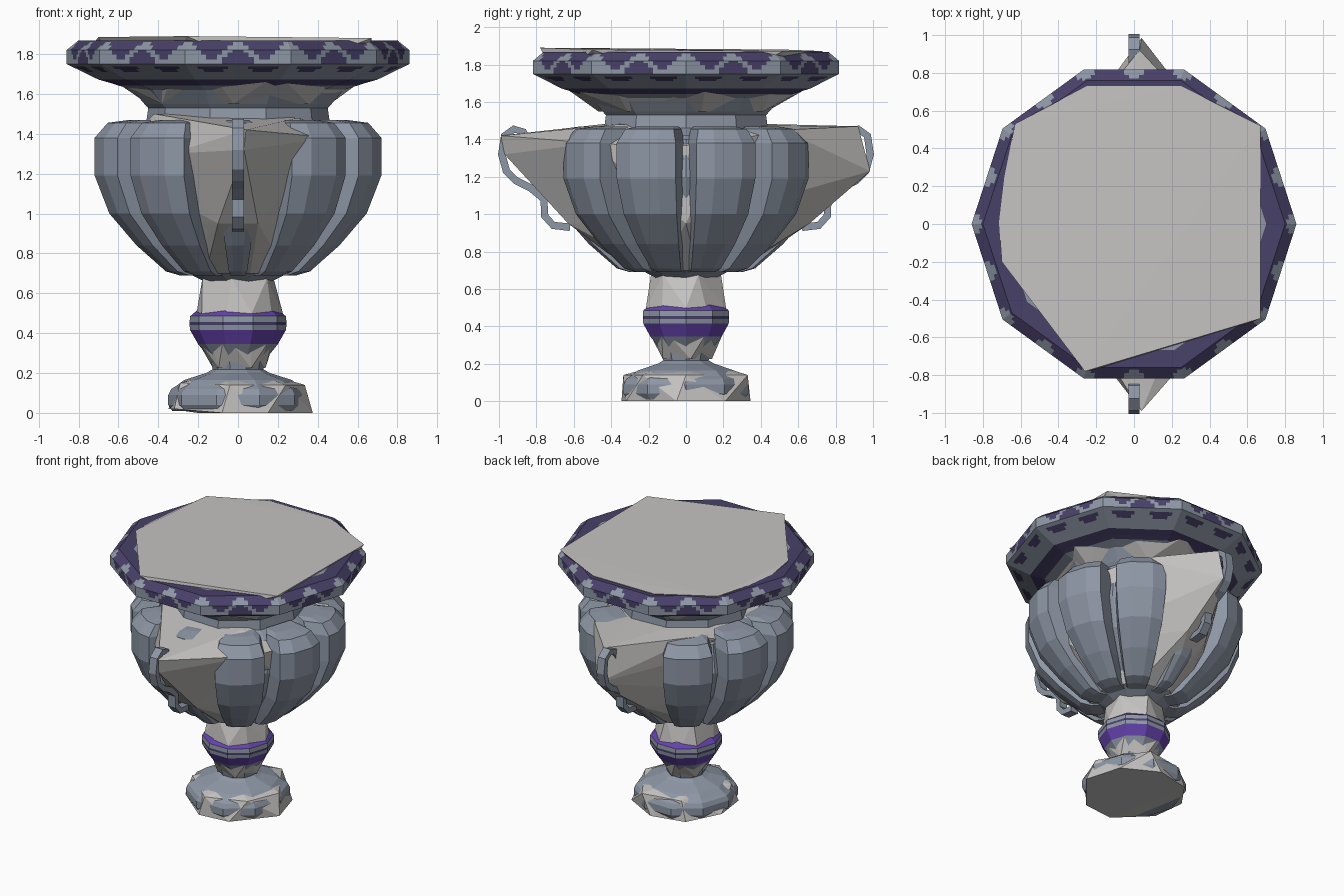
import bpy, bmesh, math
from mathutils import Vector

if "Cube" in bpy.data.objects:
    bpy.data.objects.remove(bpy.data.objects["Cube"])


def material(name, rgb):
    m = bpy.data.materials.new(name)
    m.diffuse_color = (*rgb, 1)
    m.use_nodes = True
    m.node_tree.nodes["Principled BSDF"].inputs["Base Color"].default_value = m.diffuse_color
    return m


STONE = material("blue_grey_stone", (0.27, 0.31, 0.38))
PALE = material("pale_grey", (0.56, 0.55, 0.54))
DARK = material("dark_violet", (0.065, 0.052, 0.14))
PURPLE = material("bright_purple", (0.13, 0.055, 0.42))


def finish(name, bm, mats):
    bmesh.ops.recalc_face_normals(bm, faces=bm.faces)
    me = bpy.data.meshes.new(name)
    bm.to_mesh(me)
    bm.free()
    for m in mats:
        me.materials.append(m)
    ob = bpy.data.objects.new(name, me)
    bpy.context.collection.objects.link(ob)
    return ob


def polar(r, deg, z):
    a = math.radians(deg)
    return Vector((r * math.cos(a), r * math.sin(a), z))


def turned(name, profile, mats, rule=None, sides=10, cuts=1, rows=1):
    """Faceted lathe; cuts and rows split each flat so a rule can paint it."""
    bm = bmesh.new()
    prof = []
    for (r0, z0), (r1, z1) in zip(profile, profile[1:]):
        prof += [(r0 + (r1 - r0) * k / rows, z0 + (z1 - z0) * k / rows) for k in range(rows)]
    prof.append(profile[-1])
    step = 360 / sides
    rings = []
    for r, z in prof:
        ring = []
        for s in range(sides):
            a, b = polar(r, s * step, z), polar(r, (s + 1) * step, z)
            ring += [bm.verts.new(a.lerp(b, k / cuts)) for k in range(cuts)]
        rings.append(ring)
    n = sides * cuts
    for j in range(len(prof) - 1):
        rm = (prof[j][0] + prof[j + 1][0]) / 2
        zm = (prof[j][1] + prof[j + 1][1]) / 2
        for i in range(n):
            k = (i + 1) % n
            f = bm.faces.new((rings[j][i], rings[j][k], rings[j + 1][k], rings[j + 1][i]))
            if rule:
                f.material_index = rule(((i % cuts) + 0.5) / cuts, rm, zm)
    bm.faces.new(rings[0])
    bm.faces.new(rings[-1])
    return finish(name, bm, mats)


def hull(name, points):
    bm = bmesh.new()
    vs = [bm.verts.new(p) for p in points]
    bmesh.ops.convex_hull(bm, input=vs)
    bmesh.ops.delete(bm, geom=[v for v in bm.verts if not v.link_faces], context='VERTS')
    return finish(name, bm, [PALE])


def ring(r, z, n, turn=0):
    return [polar(r, turn + 360 * i / n, z) for i in range(n)]


# rim with painted scallops
def rim_paint(u, r, z):
    if z > 1.862:
        return 1
    if z > 1.745:
        wave = 1.80 + 0.042 * math.cos(4 * math.pi * u)
        if abs(z - wave) < 0.017:
            return 0
        return 1 if z > wave or abs(u - 0.5) < 0.13 else 0
    if z > 1.672:
        blob = ((u % 0.5 - 0.25) / 0.16) ** 2 + ((z - 1.722 - 0.06 * abs(u % 0.5 - 0.25)) / 0.017) ** 2
        return 1 if blob < 1 else 0
    return 1 if r > 0.6 else 0


turned("rim", [(0.70, 1.866), (0.80, 1.868), (0.86, 1.82), (0.86, 1.75), (0.70, 1.672),
               (0.64, 1.655), (0.53, 1.62), (0.47, 1.55)],
       [STONE, DARK], rim_paint, cuts=20, rows=6)

# slab filling the bowl mouth and showing under the rim
hull("bowl_filling",
     [(-0.63, 0.53, 1.88), (0.67, 0.52, 1.872), (0.67, -0.50, 1.88), (-0.26, -0.78, 1.89),
      (-0.70, -0.20, 1.885), (-0.72, 0.08, 1.86), (0.25, 0.73, 1.872), (-0.25, 0.73, 1.872),
      (0.20, -0.68, 1.70), (-0.62, 0.05, 1.665), (0.62, 0.1, 1.665), (0.1, 0.66, 1.68)]
     + ring(0.47, 1.55, 7, 10))

# neck and core of the bowl
turned("neck", [(0.47, 1.55), (0.45, 1.53), (0.46, 1.46), (0.55, 1.42)], [STONE])
turned("bowl_core", [(0.46, 1.46), (0.56, 1.40), (0.60, 1.2), (0.53, 1.0), (0.38, 0.82),
                     (0.25, 0.70), (0.17, 0.66)], [STONE])

# ten swelling lobes: (outer radius, height, inner radius, width factor)
LOBE = [(0.56, 1.47, 0.46, 0.75), (0.67, 1.455, 0.52, 0.9), (0.735, 1.38, 0.55, 1), (0.735, 1.19, 0.55, 1),
        (0.66, 1.0, 0.50, 1), (0.52, 0.84, 0.38, 1), (0.37, 0.71, 0.24, 1), (0.30, 0.69, 0.2, 1)]
for i in range(10):
    mid = 18 + 36 * i
    w = 0.55 if mid in (90, 270) else 1
    bm = bmesh.new()
    rows = [[bm.verts.new(polar(r, mid + a * k * w, z)) for r, a in
             ((ri, -17), (ro * 0.965, -13.5), (ro, -6), (ro, 6), (ro * 0.965, 13.5), (ri, 17))]
            for ro, z, ri, k in LOBE]
    for a, b in zip(rows, rows[1:]):
        for j in range(6):
            k = (j + 1) % 6
            bm.faces.new((a[j], a[k], b[k], b[j]))
    bm.faces.new(rows[0])
    bm.faces.new(rows[-1])
    finish("bowl_lobe", bm, [STONE])

# pale faceted mass that spreads to the two handles
hull("bowl_wings",
     [(0.04, -0.99, 1.42), (0.03, -0.97, 1.32), (0.03, 0.92, 1.47), (0.04, 0.985, 1.23),
      (0.47, -0.50, 1.38), (0.40, 0.52, 1.45), (-0.42, -0.28, 1.50), (0.30, -0.36, 1.48),
      (-0.38, 0.42, 1.47), (-0.34, -0.50, 1.30), (0.1, -0.63, 0.95), (-0.1, -0.61, 0.95),
      (0.08, 0.66, 0.95), (-0.1, 0.63, 0.95), (0.58, -0.12, 1.36), (0.58, 0.18, 1.38),
      (-0.58, 0.1, 1.36), (-0.57, -0.15, 1.2), (0.55, 0.0, 0.95), (-0.52, 0.02, 0.95)]
     + ring(0.30, 0.70, 8, 12))

# scrolled handles, front and back: (reach, height)
HANDLE = [(0.84, 1.38), (0.87, 1.44), (0.92, 1.455), (0.97, 1.42), (0.985, 1.32), (0.96, 1.23),
          (0.91, 1.18), (0.83, 1.14), (0.76, 1.08), (0.755, 0.99), (0.71, 0.94), (0.62, 0.93)]
for side, name in ((-1, "front_handle"), (1, "back_handle")):
    bm = bmesh.new()
    rows = []
    for i, (y, z) in enumerate(HANDLE):
        y0, z0 = HANDLE[max(i - 1, 0)]
        y1, z1 = HANDLE[min(i + 1, len(HANDLE) - 1)]
        t = Vector((y1 - y0, z1 - z0)).normalized() * 0.02
        rows.append([bm.verts.new((x, side * (y - s * t.y), z + s * t.x))
                     for x, s in ((-0.03, -1), (0.03, -1), (0.03, 1), (-0.03, 1))])
    for a, b in zip(rows, rows[1:]):
        for j in range(4):
            k = (j + 1) % 4
            bm.faces.new((a[j], a[k], b[k], b[j]))
    bm.faces.new(rows[0])
    bm.faces.new(rows[-1])
    finish(name, bm, [STONE])


# stem with purple bands
def stem_paint(u, r, z):
    if 0.48 < z < 0.52:
        return 1
    if 0.34 < z < 0.415:
        return 1
    if 0.44 < z < 0.455:
        return 2
    return 0


turned("stem", [(0.18, 0.70), (0.155, 0.62), (0.165, 0.53), (0.205, 0.515), (0.24, 0.485), (0.243, 0.455),
                (0.243, 0.44), (0.24, 0.415), (0.20, 0.345), (0.14, 0.27), (0.125, 0.21)],
       [STONE, PURPLE, DARK], stem_paint)
hull("stem_facets", ring(0.19, 0.675, 6, 20) + ring(0.225, 0.50, 5, 0)
     + ring(0.225, 0.40, 5, 36) + ring(0.14, 0.225, 5, 10))

# foot: turned stone with pale facets breaking through
turned("foot", [(0.125, 0.22), (0.16, 0.20), (0.27, 0.165), (0.31, 0.135), (0.335, 0.12), (0.35, 0.09),
                (0.35, 0.04), (0.33, 0.01)], [STONE])
hull("foot_facets",
     [(0.375, -0.05, 0.0), (0.30, 0.21, 0.0), (0.05, 0.345, 0.0), (-0.20, 0.29, 0.0),
      (-0.35, 0.08, 0.02), (-0.32, -0.16, 0.02), (-0.08, -0.345, 0.0), (0.15, -0.32, 0.0),
      (0.335, 0.0, 0.14), (0.13, 0.33, 0.14), (-0.16, 0.28, 0.14), (-0.29, -0.12, 0.15),
      (-0.04, -0.335, 0.14), (0.24, -0.23, 0.14)] + ring(0.16, 0.195, 5, 15))
